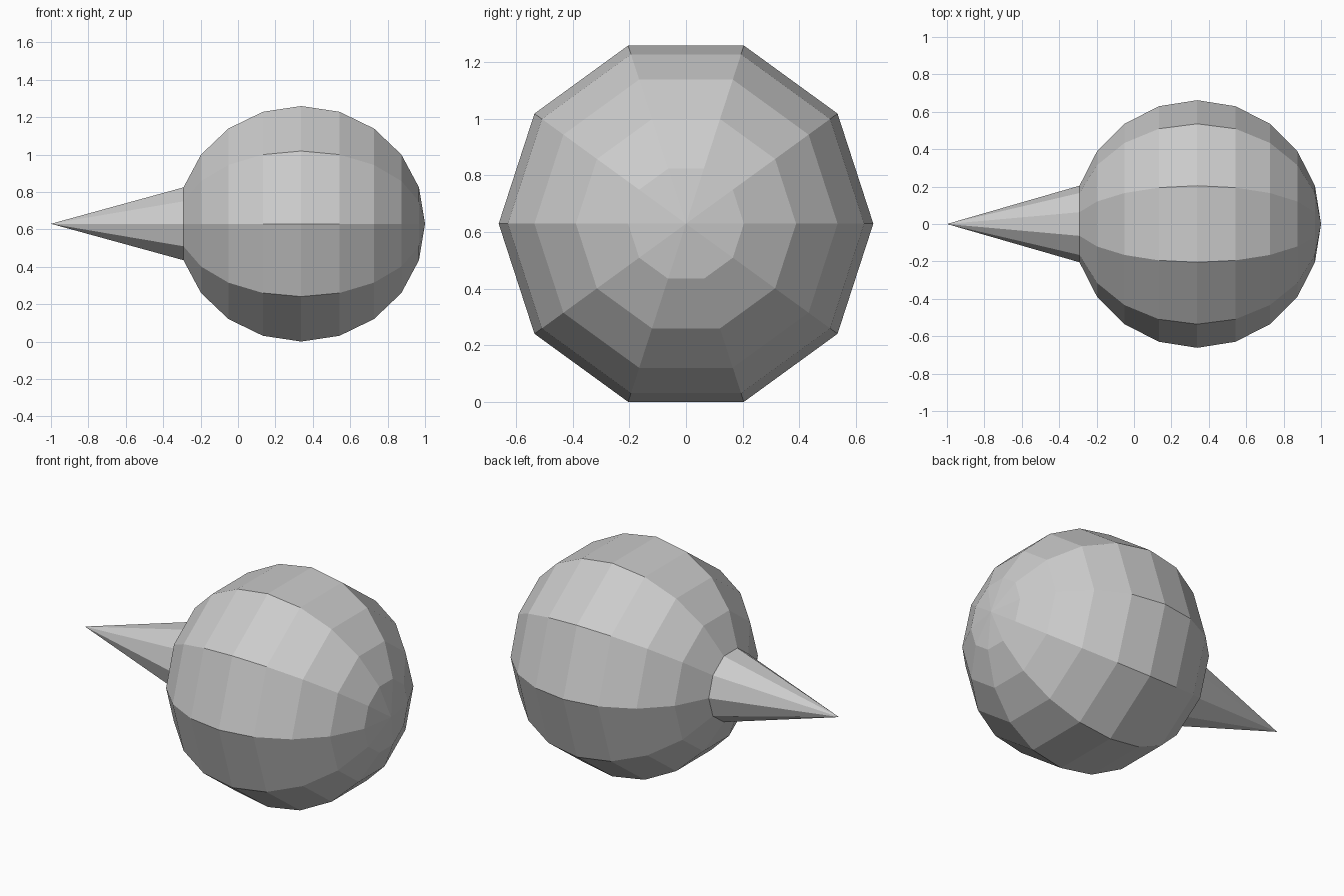
import bpy, bmesh, math
from mathutils import Matrix

if "Cube" in bpy.data.objects:
    bpy.data.objects.remove(bpy.data.objects["Cube"])

R = 0.662                      # ball radius
CX = 1.0 - R                   # ball centre along x
CZ = R * math.cos(math.radians(18))  # rests on a flat side

# Low-poly ball, poles turned to lie along x, ring corners at +-y
bm = bmesh.new()
bmesh.ops.create_uvsphere(bm, u_segments=10, v_segments=10, radius=R)
bm.transform(Matrix.Translation((CX, 0, CZ)) @ Matrix.Rotation(math.radians(90), 4, 'Y'))

# Spike: left pole pulled out so its end fan becomes a long cone
pole = min(bm.verts, key=lambda v: v.co.x)
pole.co.x = -1.0
bmesh.ops.recalc_face_normals(bm, faces=bm.faces)

mesh = bpy.data.meshes.new("spiked_ball")
bm.to_mesh(mesh)
bm.free()
bpy.context.collection.objects.link(bpy.data.objects.new("spiked_ball", mesh))
